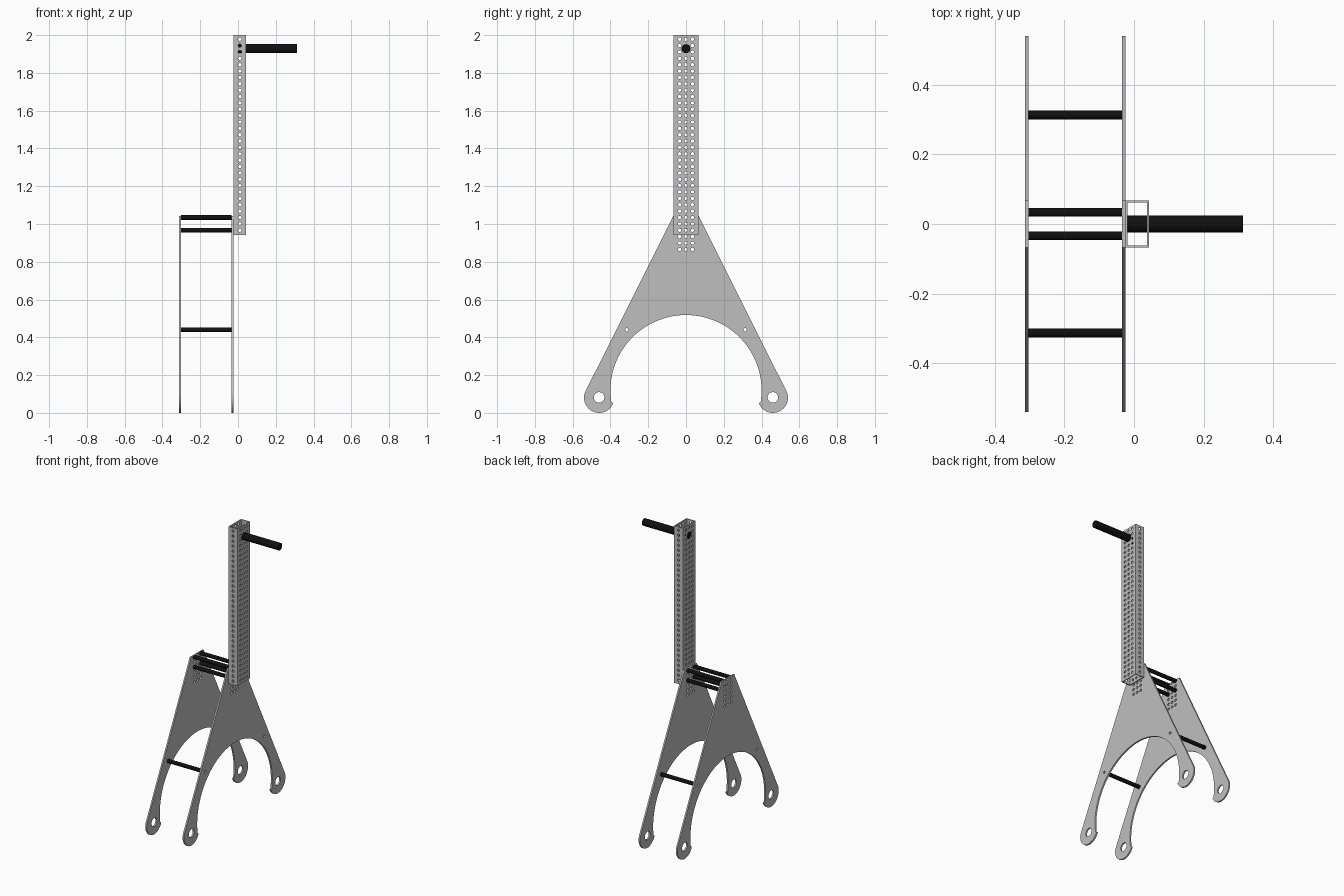
import bpy, bmesh, math
from mathutils import Matrix

if "Cube" in bpy.data.objects:
    bpy.data.objects.remove(bpy.data.objects["Cube"])


def material(name, v):
    m = bpy.data.materials.new(name)
    m.diffuse_color = (v, v, v, 1)
    m.use_nodes = True
    m.node_tree.nodes["Principled BSDF"].inputs["Base Color"].default_value = m.diffuse_color
    return m


STEEL = material("grey steel", 0.52)
BLACK = material("black", 0.005)

SIDE = Matrix(((0, 0, 1), (1, 0, 0), (0, 1, 0))).to_4x4()    # profile in y-z, thickness along x
FRONT = Matrix(((1, 0, 0), (0, 0, -1), (0, 1, 0))).to_4x4()  # profile in x-z, thickness along y


def arc(cx, cy, r, a0, a1, n):
    return [(cx + r * math.cos(math.radians(a0 + (a1 - a0) * i / n)),
             cy + r * math.sin(math.radians(a0 + (a1 - a0) * i / n))) for i in range(n + 1)]


def circle(cx, cy, r, n=12):
    return arc(cx, cy, r, 0, 360, n)[:-1]


def rect(a0, a1, b0, b1):
    return [(a0, b0), (a1, b0), (a1, b1), (a0, b1)]


def extruded(name, loops, lo, hi, mat, orient=SIDE):
    """Extrude a filled outline with holes from lo to hi along its normal."""
    cu = bpy.data.curves.new(name, 'CURVE')
    cu.dimensions = '2D'
    cu.fill_mode = 'BOTH'
    cu.extrude = (hi - lo) / 2
    for pts in loops:
        s = cu.splines.new('POLY')
        s.points.add(len(pts) - 1)
        for p, (a, b) in zip(s.points, pts):
            p.co = (a, b, 0, 1)
        s.use_cyclic_u = True
    tmp = bpy.data.objects.new(name, cu)
    bpy.context.scene.collection.objects.link(tmp)
    me = bpy.data.meshes.new_from_object(tmp.evaluated_get(bpy.context.evaluated_depsgraph_get()))
    bpy.data.objects.remove(tmp)
    bm = bmesh.new()
    bm.from_mesh(me)
    bmesh.ops.remove_doubles(bm, verts=bm.verts, dist=1e-5)
    bmesh.ops.transform(bm, verts=bm.verts, matrix=orient @ Matrix.Translation((0, 0, (lo + hi) / 2)))
    bmesh.ops.recalc_face_normals(bm, faces=bm.faces)
    for f in bm.faces:
        f.smooth = False
    bm.to_mesh(me)
    bm.free()
    me.materials.clear()
    me.materials.append(mat)
    ob = bpy.data.objects.new(name, me)
    bpy.context.scene.collection.objects.link(ob)
    return ob


PITCH, HOLE, TOP_ROW = 0.0337, 0.009, 1.978
HANDLE_Z, HANDLE_R = 1.928, 0.024
rows = [TOP_ROW - i * PITCH for i in range(31)]

# fork plates: straight flanks, arch cut-out, eyes at the feet
half = [(0.067, 1.043)] + arc(0.46, 0.08, 0.08, 27, -160, 28)
arch = arc(0, 0.118, 0.40, -9, 189, 56)
outline = half + arch + [(-y, z) for y, z in reversed(half)]
holes = [circle(s * 0.46, 0.082, 0.028, 24) for s in (-1, 1)]
holes += [circle(s * 0.313, 0.44, HOLE) for s in (-1, 1)]
holes += [circle(c * PITCH, 1.034 - r * PITCH, HOLE) for c in (-1, 0, 1) for r in range(6)]
extruded("left_fork_plate", [outline] + holes, -0.313, -0.303, STEEL)
extruded("right_fork_plate", [outline] + holes, -0.035, -0.0243, STEEL)

# hollow spacer rods between the plates
for s in (-1, 1):
    for y, z in ((0.313, 0.44), (PITCH, 1.034), (PITCH, 0.967)):
        extruded("spacer_rod", [circle(s * y, z, 0.0128, 16), circle(s * y, z, HOLE, 16)],
                 -0.303, -0.035, BLACK)

# perforated box post: two wide and two narrow walls
X0, X1, Y, T, Z0 = -0.024, 0.043, 0.067, 0.006, 0.942
grip_hole = circle(0, HANDLE_Z, HANDLE_R, 16)
wide = [rect(-Y, Y, Z0, 2), grip_hole]
wide += [circle(c * PITCH, z, HOLE) for c in (-1, 0, 1) for z in rows
         if c or abs(z - HANDLE_Z) > HANDLE_R + HOLE]
narrow = [rect(X0 + T, X1 - T, Z0, 2)] + [circle((X0 + X1) / 2, z, HOLE) for z in rows]
extruded("post_left_wall", wide, X0, X0 + T, STEEL)
extruded("post_right_wall", wide, X1 - T, X1, STEEL)
extruded("post_front_wall", narrow, Y - T, Y, STEEL, FRONT)
extruded("post_back_wall", narrow, -Y, -Y + T, STEEL, FRONT)

# handle bar through the post
extruded("handle", [grip_hole], X0 + 0.002, 0.313, BLACK)
